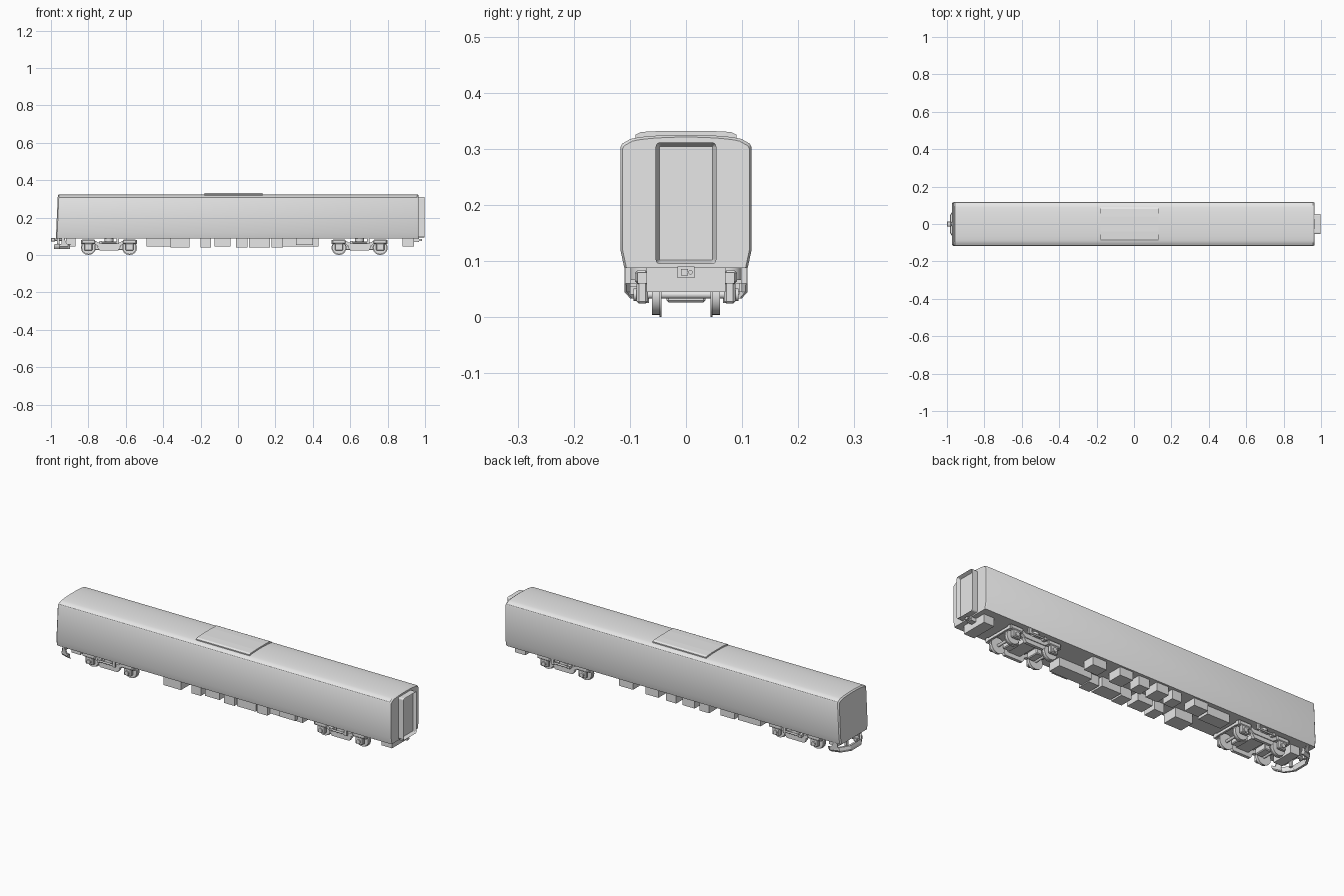
import bpy, bmesh, math
from mathutils import Matrix, Vector

if "Cube" in bpy.data.objects:
    bpy.data.objects.remove(bpy.data.objects["Cube"])

grey = bpy.data.materials.new("plain grey")
grey.diffuse_color = (0.8, 0.8, 0.8, 1)
grey.use_nodes = True
grey.node_tree.nodes["Principled BSDF"].inputs["Base Color"].default_value = grey.diffuse_color


def finish(name, bm, smooth=False):
    bmesh.ops.recalc_face_normals(bm, faces=bm.faces)
    me = bpy.data.meshes.new(name)
    bm.to_mesh(me)
    bm.free()
    ob = bpy.data.objects.new(name, me)
    bpy.context.collection.objects.link(ob)
    me.materials.append(grey)
    if smooth:
        bpy.ops.object.select_all(action='DESELECT')
        ob.select_set(True)
        bpy.context.view_layer.objects.active = ob
        bpy.ops.object.shade_smooth_by_angle(angle=math.radians(30))
    return ob


def box(name, x, y, z, bevel=0):
    bm = bmesh.new()
    m = Matrix.Translation(((x[0] + x[1]) / 2, (y[0] + y[1]) / 2, (z[0] + z[1]) / 2))
    m = m @ Matrix.Diagonal((x[1] - x[0], y[1] - y[0], z[1] - z[0], 1))
    bmesh.ops.create_cube(bm, size=1, matrix=m)
    if bevel:
        bmesh.ops.bevel(bm, geom=bm.edges[:], offset=bevel, segments=1, affect='EDGES')
    return finish(name, bm)


def cyl(name, center, r, length, axis='Y', segs=24):
    bm = bmesh.new()
    rot = {'X': Matrix.Rotation(math.pi / 2, 4, 'Y'),
           'Y': Matrix.Rotation(math.pi / 2, 4, 'X'), 'Z': Matrix()}[axis]
    bmesh.ops.create_cone(bm, cap_ends=True, segments=segs, radius1=r, radius2=r,
                          depth=length, matrix=Matrix.Translation(center) @ rot)
    return finish(name, bm, True)


def prism(name, pts, offset):
    """Extrude a closed outline of 3D points by an offset."""
    bm = bmesh.new()
    f = bm.faces.new([bm.verts.new(p) for p in pts])
    g = bmesh.ops.extrude_face_region(bm, geom=[f])
    bmesh.ops.translate(bm, vec=Vector(offset),
                        verts=[v for v in g['geom'] if isinstance(v, bmesh.types.BMVert)])
    return finish(name, bm)


def span(s, a, b):
    return tuple(sorted((s * a, s * b)))


# car body: half section mirrored and lofted along the length
half = [(0.110, 0.088), (0.117, 0.12), (0.117, 0.303), (0.114, 0.309), (0.107, 0.313)]
half += [(0.107 * math.cos(a), 0.313 + 0.012 * math.sin(a) ** 1.0)
         for a in [math.pi / 2 * i / 8 for i in range(2, 9)]]
section = half + [(-y, z) for y, z in reversed(half[:-1])]
bm = bmesh.new()
rings = []
for x, slant, inset in ((-0.974, 0.045, 0.006), (-0.968, 0.045, 0), (0.958, 0, 0), (0.965, 0, 0.004)):
    ring = []
    for y, z in section:
        k = 1 - inset / 0.117
        zz = z - inset * max(0, (z - 0.2) / 0.12)
        ring.append(bm.verts.new((x + slant * (z - 0.088), y * k, zz)))
    rings.append(ring)
n = len(section)
for a, b in zip(rings, rings[1:]):
    for i in range(n):
        bm.faces.new((a[i], a[(i + 1) % n], b[(i + 1) % n], b[i]))
bm.faces.new(rings[0])
bm.faces.new(rings[-1])
finish("car_body", bm, True)

# roof unit with chamfered sides
roof = [(-0.09, 0.314), (-0.09, 0.325), (-0.08, 0.330), (-0.04, 0.332),
        (0.04, 0.332), (0.08, 0.330), (0.09, 0.325), (0.09, 0.314)]
prism("roof_unit", [(-0.18, y, z) for y, z in roof], (0.31, 0, 0))

# gangway frame with recessed door
bm = bmesh.new()
bmesh.ops.create_cube(bm, size=1, matrix=Matrix.Translation((0.979, 0, 0.203))
                      @ Matrix.Diagonal((0.034, 0.108, 0.217, 1)))
edges = [e for e in bm.edges if abs(e.verts[0].co.x - e.verts[1].co.x) > 0.02]
bmesh.ops.bevel(bm, geom=edges, offset=0.008, segments=3, profile=0.5, affect='EDGES')
bm.normal_update()
front = max(bm.faces, key=lambda f: f.calc_center_median().x)
bmesh.ops.inset_region(bm, faces=[front], thickness=0.007)
bmesh.ops.translate(bm, verts=front.verts, vec=(-0.018, 0, 0))
finish("gangway", bm)

# couplers at both ends
box("rear_coupler_plate", (0.94, 0.968), (-0.015, 0.015), (0.07, 0.09))
box("rear_coupler_head", (0.96, 0.985), (-0.009, 0.004), (0.074, 0.086))
cyl("rear_coupler_pin", (0.975, 0.008, 0.08), 0.004, 0.02, 'X', 12)
cyl("front_coupler_bar", (-0.955, 0, 0.082), 0.007, 0.06, 'X', 12)
box("front_coupler_head", (-1.0, -0.978), (-0.014, 0.014), (0.072, 0.092), 0.003)

# plough: swept blade, side brackets and mounting box
plan = [(-0.91, -0.11), (-0.955, -0.095), (-0.985, -0.045), (-0.985, 0.045), (-0.955, 0.095), (-0.91, 0.11)]
bm = bmesh.new()
rows = []
for dx, k, z in ((0.0, 0.90, 0.033), (0, 1, 0.045), (0.004, 1, 0.060),
                 (0.014, 0.97, 0.060), (0.012, 0.96, 0.045), (0.012, 0.87, 0.033)):
    rows.append([bm.verts.new((x + dx, y * k, z)) for x, y in plan])
for j in range(6):
    a, b = rows[j], rows[(j + 1) % 6]
    for i in range(5):
        bm.faces.new((a[i], a[i + 1], b[i + 1], b[i]))
for i in (0, 5):
    bm.faces.new([r[i] for r in rows])
finish("plough_blade", bm)
for s in (-1, 1):
    prism("plough_bracket", [(-0.945, s * 0.10, 0.05), (-0.91, s * 0.11, 0.05),
                             (-0.93, s * 0.11, 0.09), (-0.945, s * 0.10, 0.09)], (0, -s * 0.008, 0))
    box("plough_stay", (-0.968, -0.955), span(s, 0.04, 0.055), (0.05, 0.09))
box("plough_mount", (-0.92, -0.87), (-0.06, 0.06), (0.045, 0.089))

# equipment boxes hung under the floor: x span, y span, bottom height
equipment = [
    (-0.49, -0.36, 0.02, 0.085, 0.045), (-0.36, -0.26, -0.10, -0.02, 0.040),
    (-0.20, -0.145, -0.10, -0.03, 0.040), (-0.125, -0.04, -0.095, -0.02, 0.045),
    (-0.01, 0.05, -0.10, -0.03, 0.040), (0.06, 0.17, -0.095, -0.02, 0.040),
    (0.18, 0.24, -0.10, -0.03, 0.040), (0.24, 0.43, -0.08, -0.01, 0.045),
    (0.31, 0.40, -0.10, -0.08, 0.055), (-0.35, -0.27, 0.03, 0.10, 0.050),
    (-0.20, -0.145, 0.03, 0.095, 0.040), (-0.12, -0.05, 0.02, 0.10, 0.045),
    (-0.01, 0.05, 0.03, 0.095, 0.040), (0.09, 0.165, 0.02, 0.10, 0.045),
    (0.24, 0.32, 0.03, 0.095, 0.045)]
for x0, x1, y0, y1, z in equipment:
    box("underfloor_box", (x0, x1), (y0, y1), (z, 0.09))
box("end_box", (0.88, 0.94), (-0.07, 0.07), (0.045, 0.09))

# bogies
beam = [(-0.15, 0.080), (-0.15, 0.060), (-0.075, 0.058), (-0.055, 0.045),
        (0.055, 0.045), (0.075, 0.058), (0.15, 0.060), (0.15, 0.080), (0.08, 0.080),
        (0.06, 0.068), (-0.06, 0.068), (-0.08, 0.080)]
step = [(-0.065, 0.046), (-0.05, 0.025), (0.05, 0.025), (0.065, 0.046)]
for cx in (-0.69, 0.65):
    box("bogie_bolster", (cx - 0.035, cx + 0.035), (-0.085, 0.085), (0.046, 0.068))
    cyl("bogie_pivot", (cx, 0, 0.078), 0.02, 0.025, 'Z')
    for e in (-1, 1):
        ax = cx + e * 0.11
        cyl("axle", (ax, 0, 0.04), 0.007, 0.15, 'Y', 16)
        box("traction_motor", span(1, ax - e * 0.018, ax - e * 0.06), (-0.035, 0.035), (0.026, 0.060), 0.004)
        box("bogie_end_beam", span(1, cx + e * 0.14, cx + e * 0.15), (-0.085, 0.085), (0.062, 0.076))
        for s in (-1, 1):
            cyl("wheel_tread", (ax, s * 0.054, 0.04), 0.036, 0.014, 'Y', 32)
            cyl("wheel_flange", (ax, s * 0.0455, 0.04), 0.04, 0.004, 'Y', 32)
            box("axle_box", (ax - 0.022, ax + 0.022), span(s, 0.068, 0.088), (0.024, 0.064), 0.004)
            cyl("axle_cap", (ax, s * 0.09, 0.04), 0.011, 0.008, 'Y', 16)
            box("spring_cover", (ax - 0.036, ax + 0.036), span(s, 0.068, 0.091), (0.06, 0.083), 0.004)
    for s in (-1, 1):
        prism("bogie_side_frame", [(cx + x, s * 0.068, z) for x, z in beam], (0, s * 0.018, 0))
        prism("bogie_low_frame", [(cx + x, s * 0.066, z) for x, z in step], (0, s * 0.016, 0))
        cyl("air_spring", (cx, s * 0.075, 0.078), 0.024, 0.024, 'Z')
        cyl("yaw_damper", (cx + 0.005, s * 0.103, 0.067), 0.005, 0.09, 'X', 12)
        box("damper_bracket", (cx - 0.05, cx - 0.036), span(s, 0.08, 0.107), (0.06, 0.074))
        box("damper_hanger", (cx + 0.04, cx + 0.054), span(s, 0.098, 0.108), (0.06, 0.09))
